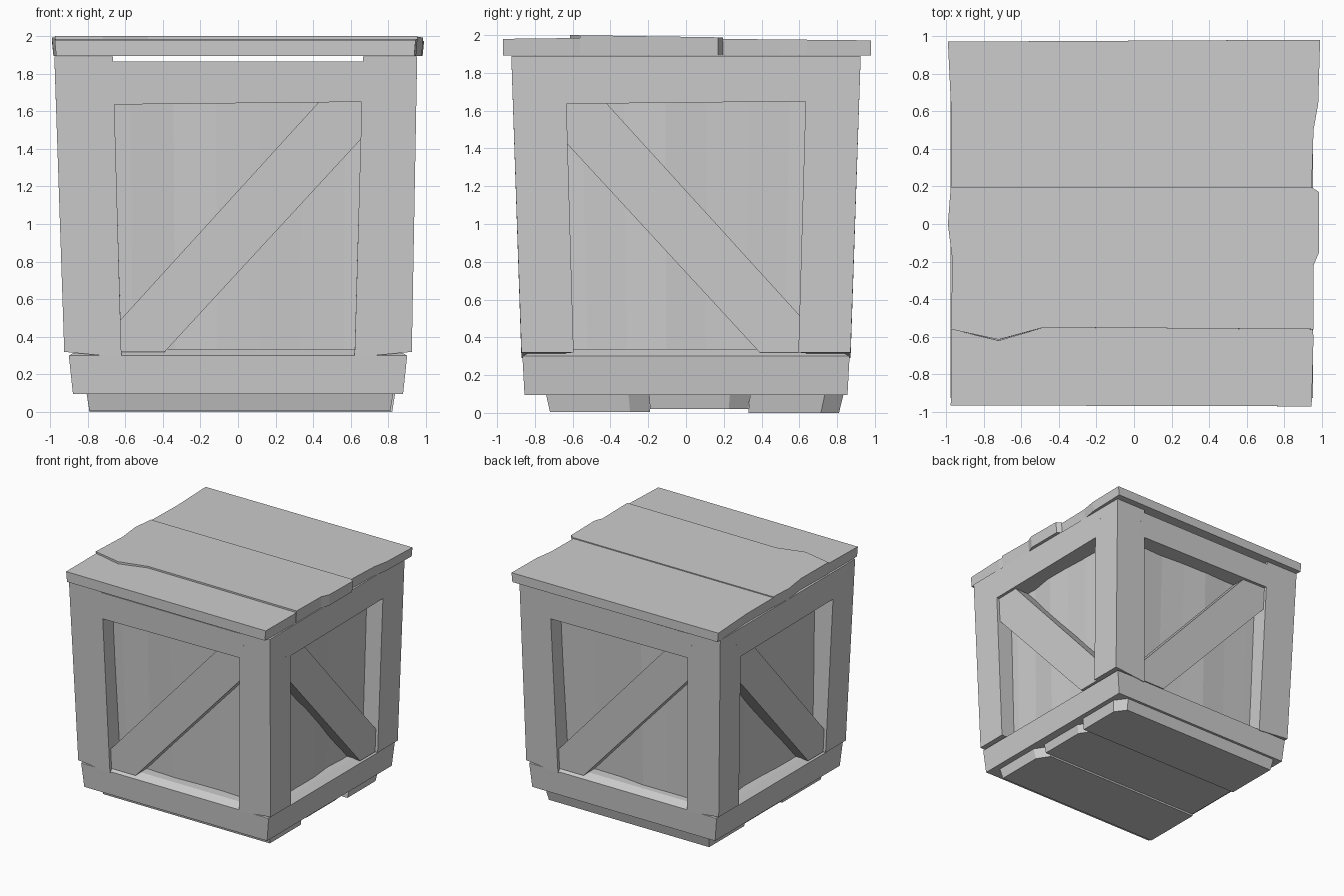
import bpy, bmesh, random
from mathutils import Vector

random.seed(4)
if "Cube" in bpy.data.objects:
    bpy.data.objects.remove(bpy.data.objects["Cube"], do_unlink=True)

grey = bpy.data.materials.new("plain_grey")
grey.use_nodes = True
colour = (0.6, 0.6, 0.6, 1)
grey.diffuse_color = colour
grey.node_tree.nodes["Principled BSDF"].inputs["Base Color"].default_value = colour

FOOT, HEAD = 0.31, 1.89


def prism(name, lower, upper):
    """Closed solid between two matching loops of 3D points."""
    bm = bmesh.new()
    a = [bm.verts.new(p) for p in lower]
    b = [bm.verts.new(p) for p in upper]
    n = len(a)
    bm.faces.new(a[::-1])
    bm.faces.new(b)
    for i in range(n):
        j = (i + 1) % n
        bm.faces.new((a[i], a[j], b[j], b[i]))
    bmesh.ops.recalc_face_normals(bm, faces=bm.faces)
    mesh = bpy.data.meshes.new(name)
    bm.to_mesh(mesh)
    bm.free()
    mesh.materials.append(grey)
    ob = bpy.data.objects.new(name, mesh)
    bpy.context.collection.objects.link(ob)
    return ob


def blend(low, high, z):
    return low + (high - low) * (z - FOOT) / (HEAD - FOOT)


def half_x(z, side=1):
    return blend(0.925, 0.965 - 0.012 * side, z)


def half_y(z):
    return blend(0.872, 0.925, z)


def rect(hx, hy, z):
    return [(-hx, -hy, z), (hx, -hy, z), (hx, hy, z), (-hx, hy, z)]


def on_side(side, u, z, depth):
    """Point on a leaning wall; u runs to the right as seen from outside."""
    x, y = half_x(z) - depth, half_y(z) - depth
    return {"front": (u, -y, z), "right": (x, u, z),
            "back": (-u, y, z), "left": (-half_x(z, -1) + depth, -u, z)}[side]


def wall_board(name, side, outline, outer, inner):
    return prism(name, [on_side(side, u, z, inner) for u, z in outline],
                 [on_side(side, u, z, outer) for u, z in outline])


# Inner planked box, with slightly uneven vertical boards
def uneven_loop(z, inset):
    corners = [Vector(p) for p in rect(half_x(z) - inset, half_y(z) - inset, z)]
    loop = []
    for i, c in enumerate(corners):
        d = corners[(i + 1) % 4] - c
        out = Vector((d.y, -d.x, 0)).normalized()
        loop.append(c)
        for k in range(1, 7):
            loop.append(c + d * (k / 7) + out * random.uniform(-0.02, 0.02))
    return loop


prism("inner_panels", uneven_loop(0.2, 0.14), uneven_loop(1.86, 0.15))

# Bottom frame
prism("bottom_rail", rect(0.878, 0.855, 0.095), rect(0.9, 0.866, 0.3))
prism("bottom_ledge", rect(0.9, 0.866, 0.3), rect(0.84, 0.8, 0.335))

# Corner posts, wider towards the top
for sx, xn in ((-1, "right"), (1, "left")):
    for sy, yn in ((-1, "front"), (1, "back")):
        loops = []
        for z, ix, iy in ((FOOT - 0.02, 0.62, 0.595), (HEAD, 0.665, 0.64)):
            ox, oy = half_x(z, sx), half_y(z)
            tip = z + (0.03 if z < 1 else 0)
            loops.append([(sx * ix, sy * iy, tip), (sx * ox, sy * iy, tip),
                          (sx * ox, sy * oy, tip), (sx * ix, sy * oy, z)])
        prism(f"{yn}_{xn}_post", *loops)

# Top rails and diagonal braces on each wall
brace = [(-0.68, 0.43), (-0.68, 0.32), (-0.39, 0.32), (0.69, 1.49),
         (0.69, 1.66), (0.44, 1.66)]
for side in ("front", "right", "back", "left"):
    flip = 1 if side in ("front", "back") else -1
    top = 1.865 if flip == 1 else 1.89
    rail = [(-0.7, 1.635), (0.7, 1.65), (0.7, top), (-0.7, top)]
    wall_board(f"{side}_top_rail", side, rail, 0.0, 0.2)
    wall_board(f"{side}_brace", side, [(flip * u, z) for u, z in brace], 0.025, 0.19)


# Lid planks with chipped ends; the tops tilt a little along y
def lid_plank(name, outline, z_front, z_back):
    ys = [y for x, y in outline]
    y0, y1 = min(ys), max(ys)
    prism(name, [(x * 0.992, y, 1.893) for x, y in outline],
          [(x, y, z_front + (z_back - z_front) * (y - y0) / (y1 - y0))
           for x, y in outline])


lid_plank("front_lid_plank", [(-0.975, -0.965), (0.945, -0.97), (0.955, -0.6),
          (0.95, -0.56), (-0.48, -0.55), (-0.72, -0.62), (-0.97, -0.56)], 1.98, 1.985)
lid_plank("middle_lid_plank", [(-0.975, -0.56), (-0.72, -0.615), (-0.48, -0.55),
          (0.955, -0.56), (0.955, -0.22), (0.985, -0.15), (0.985, 0.17),
          (0.945, 0.195), (-0.975, 0.195), (-0.99, 0), (-0.965, -0.2)], 2.0, 1.988)
lid_plank("back_lid_plank", [(-0.975, 0.19), (0.945, 0.19), (0.955, 0.5),
          (0.98, 0.64), (0.99, 0.98), (-0.99, 0.97), (-0.97, 0.55)], 1.98, 1.972)

# Base planks with ragged, chamfered ends
for name, y0, y1, end, low in (("front", -0.72, -0.19, 0.81, 0.004),
                               ("middle", -0.19, 0.33, 0.79, 0.02),
                               ("back", 0.33, 0.81, 0.82, 0.0)):
    cut = y0 + (y1 - y0) * 0.8
    outline = [(-0.79, y0), (end, y0), (end, cut), (end - 0.07, y1), (-0.79, y1)]
    prism(f"{name}_base_plank", [(x, y, low) for x, y in outline],
          [(x * 1.02, y * 1.03, 0.1) for x, y in outline])
